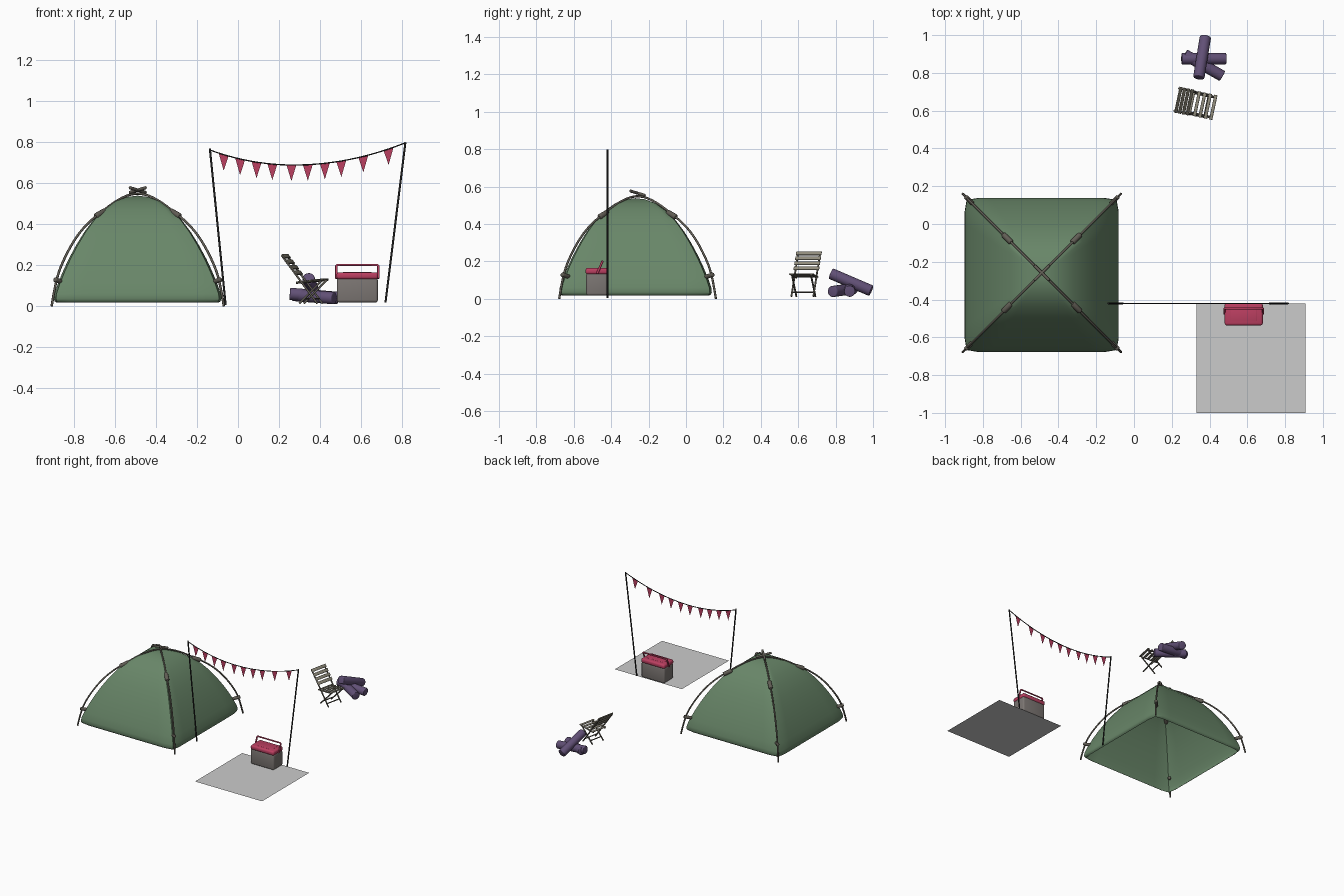
import bpy, bmesh, math
from mathutils import Vector, Matrix

if "Cube" in bpy.data.objects:
    bpy.data.objects.remove(bpy.data.objects["Cube"])


def material(name, rgb):
    m = bpy.data.materials.new(name)
    m.diffuse_color = (*rgb, 1)
    m.use_nodes = True
    m.node_tree.nodes["Principled BSDF"].inputs["Base Color"].default_value = m.diffuse_color
    return m


TENT = material("tent_cloth", (0.14, 0.24, 0.14))
POLE = material("pole", (0.12, 0.11, 0.09))
BLACK = material("black", (0.02, 0.02, 0.02))
RED = material("red", (0.5, 0.05, 0.12))
TEAL = material("cooler", (0.2, 0.18, 0.17))
WOOD = material("log", (0.12, 0.08, 0.18))
SLAT = material("slat", (0.28, 0.26, 0.2))


def finish(bm, name, mat=None, matrix=None, smooth=True):
    bmesh.ops.recalc_face_normals(bm, faces=bm.faces)
    me = bpy.data.meshes.new(name)
    bm.to_mesh(me)
    bm.free()
    ob = bpy.data.objects.new(name, me)
    bpy.context.collection.objects.link(ob)
    if matrix is not None:
        me.transform(matrix)
    if mat:
        me.materials.append(mat)
    if smooth:
        bpy.ops.object.select_all(action='DESELECT')
        ob.select_set(True)
        bpy.context.view_layer.objects.active = ob
        bpy.ops.object.shade_smooth_by_angle(angle=math.radians(40))
    return ob


def along(p, q):
    p, q = Vector(p), Vector(q)
    d = q - p
    return Matrix.Translation((p + q) / 2) @ d.to_track_quat('Z', 'Y').to_matrix().to_4x4(), d.length


def rod(name, p, q, r, mat, base=Matrix(), bevel=0.0, sides=12):
    m, length = along(p, q)
    bm = bmesh.new()
    bmesh.ops.create_cone(bm, cap_ends=True, segments=sides, radius1=r, radius2=r, depth=length)
    if bevel:
        rim = [e for e in bm.edges if abs(e.verts[0].co.z - e.verts[1].co.z) < 1e-5]
        bmesh.ops.bevel(bm, geom=rim, offset=bevel, segments=3, profile=0.5, affect='EDGES')
    return finish(bm, name, mat, base @ m)


def box(name, center, size, mat, base=Matrix(), pitch=0.0, bevel=0.0):
    bm = bmesh.new()
    bmesh.ops.create_cube(bm, size=1)
    for v in bm.verts:
        v.co = Vector((v.co.x * size[0], v.co.y * size[1], v.co.z * size[2]))
    if bevel:
        bmesh.ops.bevel(bm, geom=bm.edges[:], offset=bevel, segments=3, profile=0.5, affect='EDGES')
    return finish(bm, name, mat, base @ Matrix.Translation(center) @ Matrix.Rotation(pitch, 4, 'Y'))


def tube(name, pts, r, mat, kind='NURBS'):
    cu = bpy.data.curves.new(name, 'CURVE')
    cu.dimensions = '3D'
    cu.bevel_depth, cu.bevel_resolution, cu.use_fill_caps = r, 2, True
    sp = cu.splines.new(kind)
    sp.points.add(len(pts) - 1)
    for s, p in zip(sp.points, pts):
        s.co = (*p, 1)
    if kind == 'NURBS':
        sp.use_endpoint_u, sp.order_u, sp.resolution_u = True, 3, 4
    ob = bpy.data.objects.new(name, cu)
    bpy.context.collection.objects.link(ob)
    bpy.ops.object.select_all(action='DESELECT')
    ob.select_set(True)
    bpy.context.view_layer.objects.active = ob
    bpy.ops.object.convert(target='MESH')
    bpy.context.object.data.materials.append(mat)
    bpy.ops.object.shade_smooth_by_angle(angle=math.radians(50))


# Tent: nearly square rings stacked along a dome profile, open underneath
CX, CY = -0.489, -0.27
profile = [(0.395, 0.018), (0.403, 0.023), (0.408, 0.035), (0.405, 0.06), (0.388, 0.11), (0.363, 0.17),
           (0.335, 0.23), (0.30, 0.295), (0.26, 0.36), (0.215, 0.42), (0.165, 0.47), (0.11, 0.51), (0.05, 0.532)]
bm = bmesh.new()
rings = []
for a, z in profile:
    ring = []
    for i in range(64):
        t = 2 * math.pi * i / 64
        c, s = math.cos(t), math.sin(t)
        k = a / (abs(c) ** 26 + abs(s) ** 26) ** (1 / 26)
        ring.append(bm.verts.new((CX + k * c, CY + k * s, z)))
    rings.append(ring)
for lo, hi in zip(rings, rings[1:]):
    for i in range(64):
        j = (i + 1) % 64
        bm.faces.new((lo[i], lo[j], hi[j], hi[i]))
tip = bm.verts.new((CX, CY, 0.538))
for i in range(64):
    bm.faces.new((rings[-1][i], rings[-1][(i + 1) % 64], tip))
finish(bm, "tent_body", TENT)

# Crossing tent poles with clips on every leg
PX, PY = -0.488, -0.259
half = [(0.419, 0.0), (0.4, 0.125), (0.36, 0.23), (0.302, 0.335), (0.243, 0.405), (0.182, 0.455), (0.09, 0.525)]
for n, sy in enumerate((1, -1)):
    line = [(-d, z) for d, z in half] + [(0, 0.556)] + [(d, z) for d, z in reversed(half)]
    tube(f"tent_pole_{n}", [(PX + d, PY + sy * d, z) for d, z in line], 0.006, POLE)
    rod(f"top_clip_{n}", (PX - 0.04, PY - sy * 0.04, 0.565 + sy * 0.012),
        (PX + 0.04, PY + sy * 0.04, 0.565 - sy * 0.012), 0.008, POLE, bevel=0.004)
    for sx in (1, -1):
        def at(d, z):
            return (PX + sx * d, PY + sx * sy * d, z)
        rod(f"upper_clip_{n}_{sx}", at(0.16, 0.463), at(0.205, 0.437), 0.015, POLE, bevel=0.007)
        rod(f"lower_clip_{n}_{sx}", at(0.365, 0.117), at(0.405, 0.13), 0.012, POLE, bevel=0.005)

# Bunting: two leaning posts, sagging string and pennants
Y = -0.42
rod("bunting_post_left", (-0.06, Y, 0.005), (-0.137, Y, 0.767), 0.005, BLACK)
rod("bunting_post_right", (0.718, Y, 0.018), (0.815, Y, 0.798), 0.005, BLACK)


def sag(x):
    return 0.687 + (0.44 if x < 0.27 else 0.365) * (x - 0.27) ** 2


tube("bunting_string", [(-0.137 + 0.952 * i / 24, Y, sag(-0.137 + 0.952 * i / 24)) for i in range(25)],
     0.003, BLACK, 'POLY')
for i, x in enumerate((-0.07, 0.01, 0.09, 0.167, 0.26, 0.34, 0.423, 0.503, 0.61, 0.733)):
    bm = bmesh.new()
    pts = ((x - 0.024, sag(x - 0.024)), (x + 0.024, sag(x + 0.024)), (x, sag(x) - 0.078))
    bm.faces.new([bm.verts.new((px, Y, pz)) for px, pz in pts])
    finish(bm, f"pennant_{i}", RED, smooth=False)

# Picnic blanket
bm = bmesh.new()
bm.faces.new([bm.verts.new(p) for p in ((0.33, -1, 0.018), (0.907, -1, 0.018), (0.907, -0.42, 0.018), (0.33, -0.42, 0.018))])
finish(bm, "blanket", smooth=False)

# Cooler with lid and swing handle
box("cooler_body", (0.581, -0.477, 0.078), (0.2, 0.114, 0.12), TEAL, bevel=0.012)
box("cooler_lid", (0.581, -0.477, 0.148), (0.202, 0.12, 0.034), RED, bevel=0.012)
box("lid_panel", (0.581, -0.482, 0.163), (0.14, 0.065, 0.006), RED, bevel=0.002)
tube("cooler_handle", [(0.479, -0.475, 0.135), (0.479, -0.449, 0.195), (0.483, -0.447, 0.2),
                       (0.679, -0.447, 0.2), (0.683, -0.449, 0.195), (0.683, -0.475, 0.135)], 0.006, RED, 'POLY')

# Stacked logs
rod("log_a", (0.252, 0.875, 0.06), (0.488, 0.875, 0.04), 0.03, WOOD, bevel=0.005, sides=20)
rod("log_b", (0.268, 0.897, 0.055), (0.468, 0.783, 0.039), 0.03, WOOD, bevel=0.005, sides=20)
rod("log_c", (0.343, 0.775, 0.135), (0.378, 0.99, 0.043), 0.03, WOOD, bevel=0.005, sides=20)

# Folding chair, built facing +x then turned
CH = Matrix.Translation((0.324, 0.638, 0)) @ Matrix.Rotation(math.radians(-12), 4, 'Z')
for s in (-1, 1):
    rod(f"chair_back_leg_{s}", (-0.101, s * 0.06, 0.247), (0.076, s * 0.06, 0.013), 0.005, POLE, CH)
    rod(f"chair_front_leg_{s}", (-0.015, s * 0.052, 0.013), (0.1, s * 0.052, 0.128), 0.005, POLE, CH)
    rod(f"chair_seat_rail_{s}", (-0.03, s * 0.056, 0.112), (0.106, s * 0.056, 0.128), 0.004, POLE, CH)
for i, (u, z) in enumerate(((0.06, 0.036), (0.008, 0.036))):
    rod(f"chair_crossbar_{i}", (u, -0.056, z), (u, 0.056, z), 0.004, POLE, CH)
tilt = -math.atan2(0.181, 0.237)
for i in range(4):
    t = i / 3
    box(f"back_slat_{i}", (-0.091 + 0.061 * t, 0, 0.243 - 0.08 * t), (0.006, 0.14, 0.023), SLAT, CH, tilt, 0.002)
for i in range(5):
    t = i / 4
    box(f"seat_slat_{i}", (-0.02 + 0.118 * t, 0, 0.118 + 0.014 * t), (0.017, 0.134, 0.006), SLAT, CH, -0.12, 0.002)
